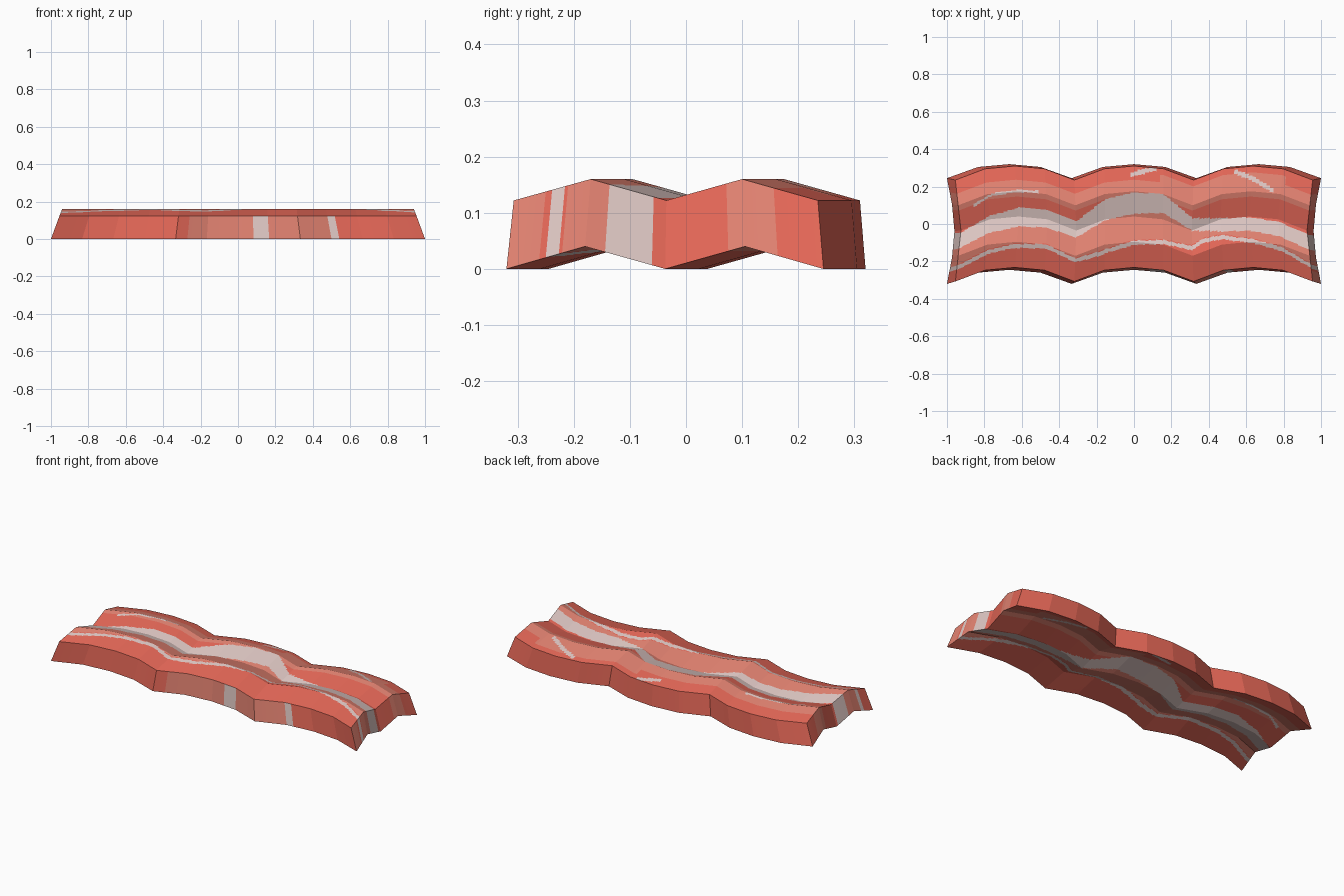
import bpy, bmesh

if "Cube" in bpy.data.objects:
    bpy.data.objects.remove(bpy.data.objects["Cube"])

# Interpolate a value in a list of (position, value) points
def lerp(pts, t):
    if t <= pts[0][0]:
        return pts[0][1]
    for (a, va), (b, vb) in zip(pts, pts[1:]):
        if t <= b:
            return va + (vb - va) * (t - a) / (b - a)
    return pts[-1][1]

def material(name, srgb):
    m = bpy.data.materials.new(name)
    lin = [((c / 255 + 0.055) / 1.055) ** 2.4 for c in srgb]
    m.diffuse_color = (*lin, 1)
    m.use_nodes = True
    m.node_tree.nodes["Principled BSDF"].inputs["Base Color"].default_value = m.diffuse_color
    return m

RED, SALMON, FAT = 0, 1, 2
mats = [material("meat red", (228, 103, 87)),
        material("meat salmon", (226, 130, 113)),
        material("fat white", (222, 199, 195))]

# Folded cross-section: (y, z, half length) for the top and bottom skins
TOP = [(-.307, .122, .955), (-.17, .16, .94), (-.035, .122, .925), (.10, .16, .94), (.235, .122, .955)]
BOT = [(-.32, 0, 1), (-.18, .04, .973), (-.037, 0, .96), (.105, .04, .973), (.245, 0, 1)]

# Sideways wave: three arcs of four straight pieces
ARC = [0, .06, .075, .06]
WAVE = [(i / 6 - 1, ARC[i % 4]) for i in range(13)]

# Fat streaks in strip coordinates (x, distance across)
MAIN = [(-1, -.088, .042), (-.66, -.037, .05), (-.33, -.03, .043), (-.17, .015, .055), (0, .037, .057),
        (.17, .05, .05), (.33, 0, .033), (.5, -.065, .035), (.66, -.075, .036), (1, -.097, .042)]
MID = [(x, c) for x, c, h in MAIN]
HALF = [(x, h) for x, c, h in MAIN]
THIN = [(-1, -.235), (-.72, -.196), (-.5, -.18), (-.33, -.195), (-.18, -.21), (0, -.175), (.14, -.16),
        (.3, -.135), (.4, -.112), (.5, -.13), (.64, -.16), (.88, -.2), (1, -.225)]
SHORT = [([(-.92, .065), (-.8, .095), (-.54, .108)], .007),
         ([(-.02, .187), (.13, .235)], .012),
         ([(.57, .213), (.8, .11)], .012)]

def skin_colour(x, v):
    mid, half, thin = lerp(MID, x), lerp(HALF, x), lerp(THIN, x)
    if abs(v - mid) < half or abs(v - thin) < .011:
        return FAT
    for pts, w in SHORT:
        if pts[0][0] < x < pts[-1][0] and abs(v - lerp(pts, x)) < w:
            return FAT
    if thin + .015 < v < mid:
        return SALMON
    upper = .16 if x < .15 else .2 if x < .85 else .155
    if v > mid and .07 < v < upper:
        return SALMON
    return RED

def front_colour(x):
    if .08 < x < .16 or .49 < x < .54:
        return FAT
    return SALMON if -.28 < x < .49 else RED

NX, NV = 12 * 8, 4 * 24

def section(prof, j):
    t = j * 4 / NV
    return [lerp([(i, p[k]) for i, p in enumerate(prof)], t) for k in range(3)]

# Bacon strip: two folded skins joined by a rim
bm = bmesh.new()
def skin(prof):
    rows = []
    for j in range(NV + 1):
        y, z, length = section(prof, j)
        rows.append([bm.verts.new(((u := 2 * i / NX - 1) * length, y + lerp(WAVE, u), z))
                     for i in range(NX + 1)])
    return rows

top, bot = skin(TOP), skin(BOT)

def face(verts, mat):
    bm.faces.new(verts).material_index = mat

for j in range(NV):
    v = (section(TOP, j)[0] + section(TOP, j + 1)[0]) / 2
    for i in range(NX):
        m = skin_colour((2 * i + 1) / NX - 1, v)
        face([top[j][i], top[j][i + 1], top[j + 1][i + 1], top[j + 1][i]], m)
        face([bot[j][i], bot[j + 1][i], bot[j + 1][i + 1], bot[j][i + 1]], m)
    # cut ends
    for i, x in ((0, -1), (NX, 1)):
        m = SALMON if v < -.25 and x > 0 else skin_colour(x, v)
        face([bot[j][i], bot[j + 1][i], top[j + 1][i], top[j][i]], m)

# long front and back rims
for i in range(NX):
    face([bot[0][i], bot[0][i + 1], top[0][i + 1], top[0][i]], front_colour((2 * i + 1) / NX - 1))
    face([bot[NV][i], top[NV][i], top[NV][i + 1], bot[NV][i + 1]], RED)

bmesh.ops.recalc_face_normals(bm, faces=bm.faces)
mesh = bpy.data.meshes.new("bacon_strip")
bm.to_mesh(mesh)
bm.free()
for m in mats:
    mesh.materials.append(m)
bpy.context.collection.objects.link(bpy.data.objects.new("bacon_strip", mesh))
